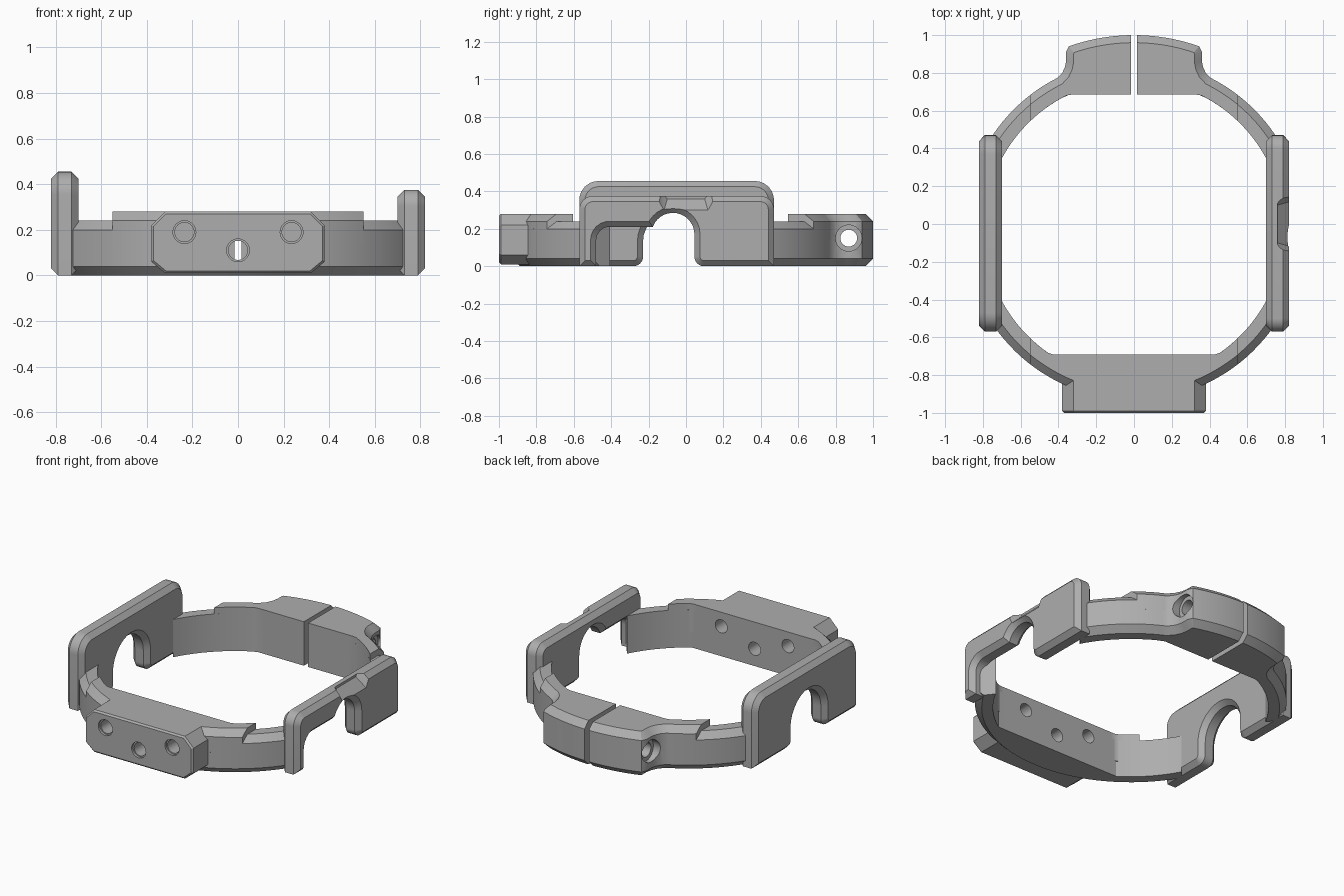
import bpy, bmesh
from math import sin, cos, asin, radians, pi, sqrt
from mathutils import Vector, Matrix

old = bpy.data.objects.get("Cube")
if old:
    bpy.data.objects.remove(old, do_unlink=True)

grey = bpy.data.materials.new("mid_grey")
grey.use_nodes = True
grey.diffuse_color = (0.42, 0.42, 0.42, 1)
grey.node_tree.nodes["Principled BSDF"].inputs["Base Color"].default_value = grey.diffuse_color

CY = -0.03                  # ring centre along y
R_OUT, R_IN, R_LUG = 0.90, 0.795, 1.03


def add_object(name, bm):
    bmesh.ops.recalc_face_normals(bm, faces=bm.faces)
    mesh = bpy.data.meshes.new(name)
    bm.to_mesh(mesh)
    bm.free()
    mesh.materials.append(grey)
    obj = bpy.data.objects.new(name, mesh)
    bpy.context.collection.objects.link(obj)
    return obj


def prism(name, pts, axis, lo, hi, chamfer=0, rule=lambda p: True):
    """Extrude a 2D outline along an axis and chamfer the rim edges chosen by rule."""
    def place(u, v, w):
        return {"x": (w, u, v), "y": (u, w, v), "z": (u, v, w)}[axis]
    bm = bmesh.new()
    base = bm.faces.new([bm.verts.new(place(u, v, lo)) for u, v in pts])
    top = bmesh.ops.extrude_face_region(bm, geom=[base], use_keep_orig=True)
    moved = [g for g in top["geom"] if isinstance(g, bmesh.types.BMVert)]
    bmesh.ops.translate(bm, verts=moved, vec=place(0, 0, hi - lo))
    bmesh.ops.recalc_face_normals(bm, faces=bm.faces)
    if chamfer:
        i = "xyz".index(axis)
        rim = [e for e in bm.edges
               if abs(e.verts[0].co[i] - e.verts[1].co[i]) < 1e-5
               and rule((e.verts[0].co + e.verts[1].co) / 2)]
        bmesh.ops.bevel(bm, geom=rim, offset=chamfer, segments=1, profile=0.5,
                        affect="EDGES", clamp_overlap=False)
    return add_object(name, bm)


def fillet(corners, steps=6):
    """Round outline corners given as (u, v, radius)."""
    out = []
    for i, (u, v, r) in enumerate(corners):
        p = Vector((u, v))
        if not r:
            out.append(p)
            continue
        a = (Vector(corners[i - 1][:2]) - p).normalized()
        b = (Vector(corners[(i + 1) % len(corners)][:2]) - p).normalized()
        half = a.angle(b) / 2
        centre = p + (a + b).normalized() * r / sin(half)
        start = p + a * r / (sin(half) / cos(half)) - centre
        end = p + b * r / (sin(half) / cos(half)) - centre
        for k in range(steps + 1):
            t = k / steps
            out.append(centre + start.lerp(end, t).normalized() * r)
    return out


def arch(cy, cz, r, a0, steps=14):
    angles = [radians(a0) * (1 - k / steps) for k in range(steps + 1)]
    return [(cy + r * cos(a), cz + r * sin(a), 0) for a in angles]


def arc(r, x0, x1, side, steps=20):
    """Arc of the ring between two x values, on the back (1) or front (-1)."""
    t0, t1 = asin(x0 / r), asin(x1 / r)
    angles = [t0 + (t1 - t0) * k / steps for k in range(steps + 1)]
    return [(r * sin(t), CY + side * r * cos(t)) for t in angles]


def outer_rim(p):
    return sqrt(p.x ** 2 + (p.y - CY) ** 2) > 0.855 and abs(p.x) > 0.02


def cylinder(axis, centre, r, length):
    bm = bmesh.new()
    turn = Matrix.Rotation(pi / 2, 4, "Y" if axis == "x" else "X")
    bmesh.ops.create_cone(bm, cap_ends=True, segments=32, radius1=r, radius2=r, depth=length,
                          matrix=Matrix.Translation(centre) @ turn)
    obj = add_object("hole_cutter", bm)
    obj.hide_render = True
    return obj


def cut(objs, cutter):
    for obj in objs:
        mod = obj.modifiers.new("hole", "BOOLEAN")
        mod.operation, mod.solver, mod.object = "DIFFERENCE", "EXACT", cutter
        bpy.context.view_layer.update()
        deps = bpy.context.evaluated_depsgraph_get()
        mesh = bpy.data.meshes.new_from_object(obj.evaluated_get(deps))
        obj.modifiers.clear()
        obj.data = mesh
    bpy.data.objects.remove(cutter, do_unlink=True)


# Ring arcs: a low band to the side plates, a raised band near the centre
front, back = [], []
for label, x_out, x_in, lo, hi in (("low", 0.77, 0.70, 0, 0.24), ("raised", 0.55, 0.55, 0.1, 0.28)):
    half_out = arc(R_OUT, 0, x_out, -1)
    half_in = [(x, max(y, -9) if y > -0.69 else -0.69) for x, y in arc(R_IN, 0, x_in, -1)]
    half = half_out + half_in[::-1]
    outline = half + [(-x, y) for x, y in half[::-1]]
    outline = [p for i, p in enumerate(outline) if abs(p[0]) > 1e-6]
    front.append(prism("front_band_" + label, outline, "z", lo, hi, 0.04,
                       lambda p: sqrt(p.x ** 2 + (p.y - CY) ** 2) > 0.855))
    # Back halves carry the clamp lugs, split by a narrow gap
    neck = [(0.36, 0.91), (0.36, 0.86), (0.366, 0.83), (0.38, 0.80)]
    half_out = arc(R_LUG, 0.015, 0.345, 1, 12) + neck + arc(R_OUT, 0.405, x_out, 1)
    half_in = [(x, min(y, 0.685)) for x, y in arc(R_IN, 0.015, x_in, 1)]
    for side, s in (("left", 1), ("right", -1)):
        outline = [(s * x, y) for x, y in half_out + half_in[::-1]]
        back.append(prism("back_clamp_%s_%s" % (label, side), outline, "z", lo, hi, 0.04, outer_rim))

# Front mounting pad with clipped corners
w, c = 0.38, 0.06
pad = prism("front_pad", [(-w, c), (c - w, 0.01), (w - c, 0.01), (w, c),
                          (w, 0.28 - c), (w - c, 0.28), (c - w, 0.28), (-w, 0.28 - c)],
            "y", -1, -0.70, 0.01, lambda p: p.y < -0.9)

# Side plates
z1 = 0.375
left_plate = prism("left_side_plate", fillet(
    [(-0.57, 0, 0), (-0.48, 0, 0), (-0.48, 0.21, 0.07)] + arch(-0.07, 0.17, 0.115, 160)
    + [(0.045, 0, 0.05), (0.47, 0, 0), (0.47, z1, 0.07), (-0.57, z1, 0.07)]),
    "x", 0.70, 0.82, 0.03)
z2 = 0.455
right_plate = prism("right_side_plate", fillet(
    [(-0.57, 0, 0), (-0.23, 0, 0.05)] + arch(-0.07, 0.13, 0.16, 180)
    + [(0.09, 0, 0.05), (0.47, 0, 0), (0.47, z2, 0.1), (-0.57, z2, 0.1)]),
    "x", -0.82, -0.70, 0.03)

# Sloped relief on the outer top edge of the left plate
bm = bmesh.new()
for x, z, half in ((0.76, 0.40, 0.13), (0.76, 0.36, 0.10), (0.83, 0.29, 0.12), (0.83, 0.40, 0.18)):
    for s in (-1, 1):
        bm.verts.new((x, s * half, z))
bmesh.ops.convex_hull(bm, input=bm.verts)
cut([left_plate], add_object("relief_cutter", bm))

# Pad holes, each with a shallow wider mouth
for x, z in ((-0.235, 0.19), (0, 0.11), (0.235, 0.19)):
    cut(front + [pad], cylinder("y", (x, -0.85, z), 0.042, 0.6))
    cut([pad], cylinder("y", (x, -1.0, z), 0.05, 0.03))

# Clamp screw bore with counterbores
cut(back, cylinder("x", (0, 0.87, 0.15), 0.045, 1.4))
for s in (-1, 1):
    cut(back, cylinder("x", (s * 0.53, 0.87, 0.15), 0.07, 0.4))

# Smooth curved walls, keep chamfers crisp
for obj in front + back + [pad, left_plate, right_plate]:
    obj.data.shade_smooth()
    obj.data.set_sharp_from_angle(angle=radians(30))
